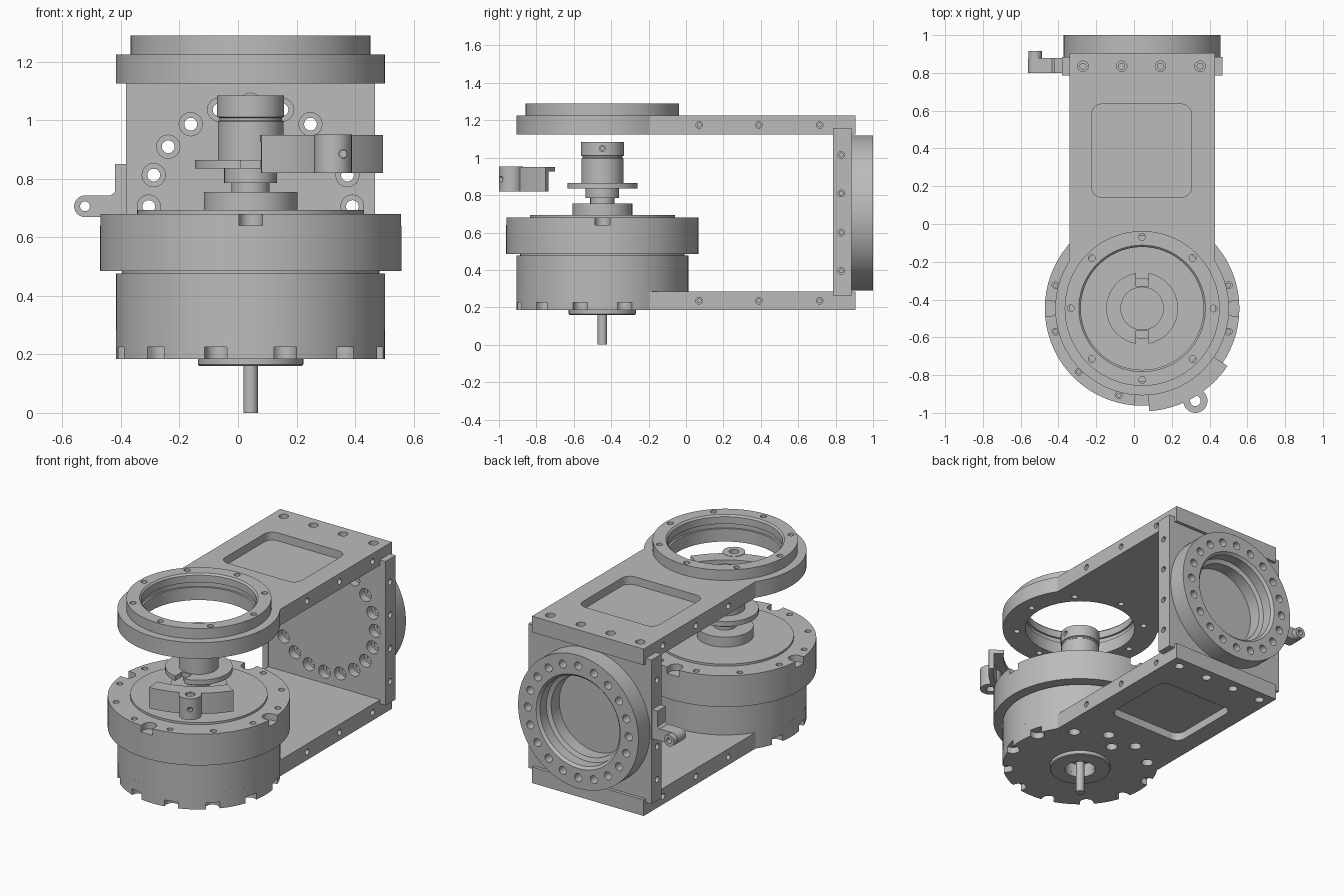
import bpy, bmesh
from math import sin, cos, pi, radians, acos, sqrt
from mathutils import Matrix, Vector

cube = bpy.data.objects.get("Cube")
if cube:
    bpy.data.objects.remove(cube, do_unlink=True)

grey = bpy.data.materials.new("machined grey")
grey.use_nodes = True
grey.diffuse_color = (0.5, 0.5, 0.5, 1)
grey.node_tree.nodes["Principled BSDF"].inputs["Base Color"].default_value = (0.5, 0.5, 0.5, 1)

CX, CY, MID = 0.043, -0.447, 0.705      # spindle axis and back ring height
AXIS = Matrix.Translation((CX, CY, 0))
HALF, RIM = 0.385, 0.46                 # arm half width, round end radius
BACK = Matrix.Translation((CX, 0, MID)) @ Matrix.Rotation(-pi / 2, 4, 'X')


def arc(r, a0, a1, n=32, x=0.0, y=0.0):
    return [(x + r * cos(radians(a0 + (a1 - a0) * i / n)),
             y + r * sin(radians(a0 + (a1 - a0) * i / n))) for i in range(n + 1)]


def circle(r, x=0.0, y=0.0, n=32):
    return arc(r, 0, 360, n, x, y)[:-1]


def prism(bm, pts, z0, z1, m=Matrix()):
    low = [bm.verts.new(m @ Vector((x, y, z0))) for x, y in pts]
    top = [bm.verts.new(m @ Vector((x, y, z1))) for x, y in pts]
    bm.faces.new(low[::-1])
    bm.faces.new(top)
    n = len(pts)
    for i in range(n):
        j = (i + 1) % n
        bm.faces.new((low[i], low[j], top[j], top[i]))


def box(bm, x0, x1, y0, y1, z0, z1):
    prism(bm, [(x0, y0), (x1, y0), (x1, y1), (x0, y1)], z0, z1)


def lathe(bm, profile, m=Matrix(), closed=False, steps=72):
    """Spin (radius, height) points round the local z axis."""
    part = bmesh.new()
    vs = [part.verts.new((r, 0, z)) for r, z in profile]
    es = [part.edges.new(p) for p in zip(vs, vs[1:])]
    if closed:
        es.append(part.edges.new((vs[-1], vs[0])))
    bmesh.ops.spin(part, geom=vs + es, axis=(0, 0, 1), cent=(0, 0, 0),
                   angle=2 * pi, steps=steps, use_duplicate=False)
    bmesh.ops.remove_doubles(part, verts=part.verts[:], dist=1e-5)
    bmesh.ops.recalc_face_normals(part, faces=part.faces[:])
    part.transform(m)
    tmp = bpy.data.meshes.new("tmp")
    part.to_mesh(tmp)
    part.free()
    bm.from_mesh(tmp)
    bpy.data.meshes.remove(tmp)


def drill(bm, p, out, wide, d, narrow, depth):
    """Counterbored hole entering at p, against the outward direction."""
    m = Matrix.Translation(p) @ Vector(out).to_track_quat('Z', 'Y').to_matrix().to_4x4()
    lathe(bm, [(0, .01), (wide, .01), (wide, -d), (narrow, -d), (narrow, -depth), (0, -depth)],
          m, steps=16)


def make(name, bm):
    bmesh.ops.recalc_face_normals(bm, faces=bm.faces[:])
    me = bpy.data.meshes.new(name)
    bm.to_mesh(me)
    bm.free()
    me.materials.append(grey)
    ob = bpy.data.objects.new(name, me)
    bpy.context.scene.collection.objects.link(ob)
    return ob


def finish(ob, cutter=None):
    bpy.ops.object.select_all(action='DESELECT')
    bpy.context.view_layer.objects.active = ob
    ob.select_set(True)
    if cutter:
        tool = make("cutter", cutter)
        tool.hide_render = True
        mod = ob.modifiers.new("cut", 'BOOLEAN')
        mod.operation, mod.solver, mod.object = 'DIFFERENCE', 'EXACT', tool
        bpy.ops.object.modifier_apply(modifier=mod.name)
        bpy.data.objects.remove(tool, do_unlink=True)
    bpy.ops.object.shade_smooth_by_angle(angle=radians(30))


def polar(r, deg, z):
    return (CX + r * cos(radians(deg)), CY + r * sin(radians(deg)), z)


def slot(bm, deg, r_in, z0, z1, w=0.04):
    pts = arc(w, 90, 270, 10, r_in + w) + [(0.6, -w), (0.6, w)]
    prism(bm, pts, z0, z1, AXIS @ Matrix.Rotation(radians(deg), 4, 'Z'))


# Long plates with a round end
a = math_a = 33.2
outline = [(CX + HALF, 0.905), (CX - HALF, 0.905)] + arc(RIM, 180 - a, 360 + a, 56, CX, CY)
pocket = []
for qx, qy, start in ((.25, .55, 0), (-.17, .55, 90), (-.17, .19, 180), (.25, .19, 270)):
    pocket += arc(0.055, start, start + 90, 6, qx, qy + 0.03 * (1 if qy > .4 else 0.2))


def plate_holes(bm, z_out, up, z_mid):
    for x in (-.27, -.065, .14, .35):
        drill(bm, (x, .835, z_out), (0, 0, up), .028, .045, .016, .08)
    for y in (.07, .39, .715):
        for s in (-1, 1):
            drill(bm, (CX + s * HALF, y, z_mid), (s, 0, 0), .018, .03, .01, .06)


top = bmesh.new()
prism(top, outline, 1.125, 1.225)
cut = bmesh.new()
plate_holes(cut, 1.225, 1, 1.175)
prism(cut, pocket, 1.175, 1.3)
prism(cut, circle(.345, CX, CY, 72), 1.0, 1.3)
for k in range(8):
    prism(cut, circle(.018, *polar(.378, 45 * k, 0)[:2], 16), 1.0, 1.4)
finish(make("top_plate", top), cut)

bottom = bmesh.new()
prism(bottom, outline, .185, .285)
cut = bmesh.new()
plate_holes(cut, .185, -1, .235)
prism(cut, pocket, .1, .235)
prism(cut, circle(.09, CX, CY), .1, .4)
drill(cut, (CX, CY + .29, .185), (0, 0, -1), .035, .04, .02, .06)
for k in range(12):
    deg = 15 + 30 * k
    if sin(radians(deg)) > 0.6:
        drill(cut, polar(.40, deg, .185), (0, 0, -1), .035, .04, .02, .06)
    else:
        slot(cut, deg, .4, .1, .225)
finish(make("bottom_plate", bottom), cut)

# Raised bearing ring on the top plate
ring = bmesh.new()
lathe(ring, [(.345, 1.125), (.345, 1.225), (.41, 1.225), (.41, 1.29), (.335, 1.29), (.325, 1.28),
             (.325, 1.235), (.337, 1.235), (.337, 1.205), (.325, 1.205), (.325, 1.125)], AXIS, True)
cut = bmesh.new()
for k in range(8):
    prism(cut, circle(.018, *polar(.378, 45 * k, 0)[:2], 16), 1.2, 1.4)
finish(make("top_bearing_ring", ring), cut)

# Back plate with side strips, recess and hole circle
back = bmesh.new()
box(back, CX - HALF, CX + HALF, .79, .885, .285, 1.125)
finish_holes = bmesh.new()
ring_holes = bmesh.new()
for k in range(20):
    x, z = CX + .348 * cos(k * pi / 10), MID + .348 * sin(k * pi / 10)
    drill(finish_holes, (x, .79, z), (0, -1, 0), .04, .05, .022, .2)
    drill(ring_holes, (x, 1.0, z), (0, 1, 0), .025, .06, .022, .2)
prism(finish_holes, circle(.25, n=72), .83, .95, BACK)
finish(make("back_plate", back), finish_holes)

ring = bmesh.new()
lathe(ring, [(.25, .885), (.415, .885), (.415, 1.0), (.29, 1.0), (.275, .985), (.275, .92), (.25, .91)],
      BACK, True)
finish(make("back_ring", ring), ring_holes)

for s, name in ((-1, "right"), (1, "left")):
    strip = bmesh.new()
    xs = sorted((CX + s * HALF, CX + s * (HALF + .04)))
    box(strip, *xs, .785, .885, .262, 1.16)
    cut = bmesh.new()
    for z in (.395, .6, .81, 1.015):
        drill(cut, (CX + s * (HALF + .04), .83, z), (s, 0, 0), .018, .02, .01, .03)
    finish(make(name + "_side_strip", strip), cut)

# Small side bracket with a pin
bracket = bmesh.new()
STAND = Matrix.Translation((0, .88, 0)) @ Matrix.Rotation(pi / 2, 4, 'X')
prism(bracket, [(-.38, .668), (-.38, .85), (-.42, .85), (-.42, .755), (-.435, .743)]
      + arc(.037, 90, 270, 14, -.523, .706), 0, .08, STAND)
cut = bmesh.new()
prism(cut, circle(.017, -.523, .706, 16), -.1, .2, STAND)
finish(make("side_bracket", bracket), cut)
pin = bmesh.new()
lathe(pin, [(.017, -.035), (.035, -.035), (.035, 0), (.017, 0)],
      STAND @ Matrix.Translation((-.523, .706, 0)), True, 24)
finish(make("bracket_pin", pin))

# Round motor housing
low = bmesh.new()
lathe(low, [(0, .285), (RIM, .285), (RIM, .477), (.44, .477), (.44, .485), (0, .485)], AXIS)
finish(make("lower_housing", low))
up = bmesh.new()
lathe(up, [(0, .485), (.515, .485), (.515, .68), (.388, .68), (.388, .693), (0, .693)], AXIS)
cut = bmesh.new()
for k in range(4):
    slot(cut, 90 * k, .445, .64, .8)
for k in range(12):
    drill(cut, polar(.475, 15 + 30 * k, .68), (0, 0, 1), .018, .03, .01, .05)
finish(make("upper_housing", up), cut)

# Bottom boss and drive shaft
boss = bmesh.new()
lathe(boss, [(.09, .16), (.175, .16), (.18, .165), (.18, .185), (.09, .185)], AXIS, True)
finish(make("bottom_boss", boss))
shaft = bmesh.new()
lathe(shaft, [(0, 0), (.025, 0), (.025, .22), (.055, .22), (.055, .285), (0, .285)], AXIS, steps=24)
finish(make("drive_shaft", shaft))

# Stepped spindle with a slotted collar
spindle = bmesh.new()
lathe(spindle, [(0, .693), (.16, .693), (.16, .755), (.065, .755), (.065, .785), (.09, .785),
                (.09, .835), (.19, .835), (.19, .865), (.112, .865), (.112, .995), (.107, 1.0),
                (.107, 1.008), (.115, 1.012), (.115, 1.085), (0, 1.085)], AXIS)
cut = bmesh.new()
for s in (-1, 1):
    ys = sorted((CY + s * .118, CY + s * .3))
    box(cut, CX - .033, CX + .033, *ys, .8, .9)
drill(cut, (CX + .115, CY, 1.05), (1, 0, 0), .016, .03, .01, .05)
finish(make("spindle", spindle), cut)

# Curved clamp: thin wall, inward lip and a drilled lug
clamp = bmesh.new()
prism(clamp, arc(.545, -86, -34, 24) + arc(.515, -34, -86, 24), .82, .925, AXIS)
prism(clamp, arc(.545, -86, -34, 24) + arc(.455, -34, -86, 24), .925, .95, AXIS)
finish(make("curved_clamp", clamp))
lug = bmesh.new()
prism(lug, circle(.064, .325, -.936), .82, .952)
cut = bmesh.new()
prism(cut, circle(.028, .325, -.936, 20), .7, 1.0)
drill(cut, (.36, -.99, .885), (0, -1, 0), .015, .01, .012, .03)
finish(make("clamp_lug", lug), cut)
